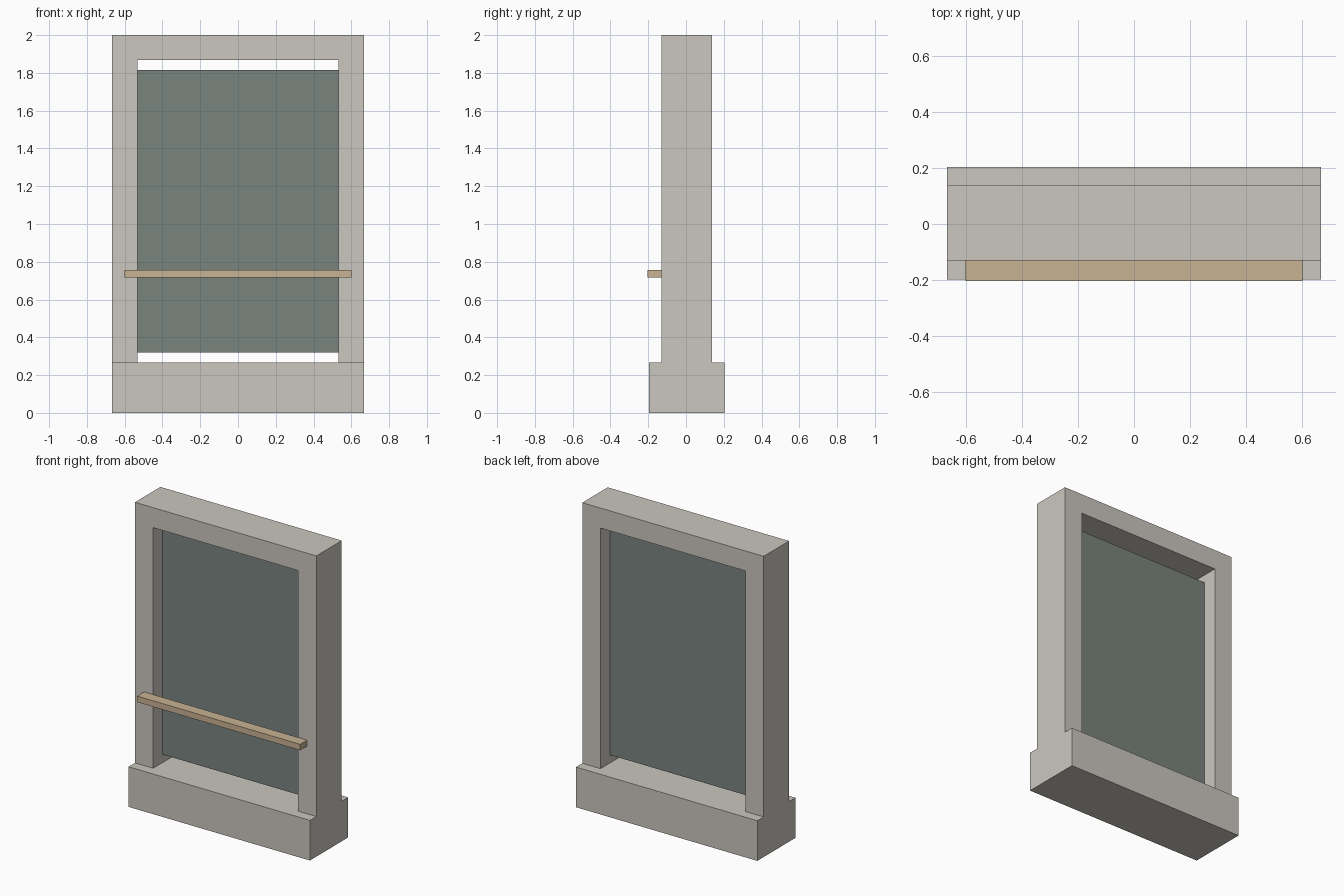
import bpy, bmesh

if "Cube" in bpy.data.objects:
    bpy.data.objects.remove(bpy.data.objects["Cube"])


def material(name, srgb):
    lin = [((c / 255 + 0.055) / 1.055) ** 2.4 for c in srgb]
    m = bpy.data.materials.new(name)
    m.diffuse_color = (*lin, 1)
    m.use_nodes = True
    m.node_tree.nodes["Principled BSDF"].inputs["Base Color"].default_value = m.diffuse_color
    return m


stone = material("warm grey stone", (203, 199, 191))
glass = material("dark green grey glass", (122, 132, 127))
wood = material("light wood", (200, 178, 147))


def extrude_profile(name, profile, y0, y1, mat):
    """Extrude an x-z outline from y0 to y1."""
    bm = bmesh.new()
    face = bm.faces.new([bm.verts.new((x, y0, z)) for x, z in profile])
    geom = bmesh.ops.extrude_face_region(bm, geom=[face])["geom"]
    moved = [g for g in geom if isinstance(g, bmesh.types.BMVert)]
    bmesh.ops.translate(bm, verts=moved, vec=(0, y1 - y0, 0))
    bmesh.ops.recalc_face_normals(bm, faces=bm.faces)
    mesh = bpy.data.meshes.new(name)
    bm.to_mesh(mesh)
    bm.free()
    mesh.materials.append(mat)
    ob = bpy.data.objects.new(name, mesh)
    bpy.context.collection.objects.link(ob)
    return ob


def box(name, half_x, y0, y1, z0, z1, mat):
    outline = [(-half_x, z0), (half_x, z0), (half_x, z1), (-half_x, z1)]
    return extrude_profile(name, outline, y0, y1, mat)


# Wide plinth under the frame
box("sill_base", 0.667, -0.197, 0.203, 0, 0.267, stone)

# Posts and lintel as one arch-shaped piece
W, I, Z0, ZI, Z1 = 0.667, 0.533, 0.267, 1.867, 2.0
right = [(I, ZI), (I, Z0), (W, Z0), (W, Z1)]
left = [(-x, z) for x, z in reversed(right)]
extrude_profile("frame", right + left, -0.13, 0.137, stone)

# Pane held between the posts, with gaps above and below
box("glass_pane", 0.533, -0.03, 0.037, 0.32, 1.815, glass)

# Hand rail across the front
box("hand_rail", 0.6, -0.203, -0.13, 0.717, 0.757, wood)
